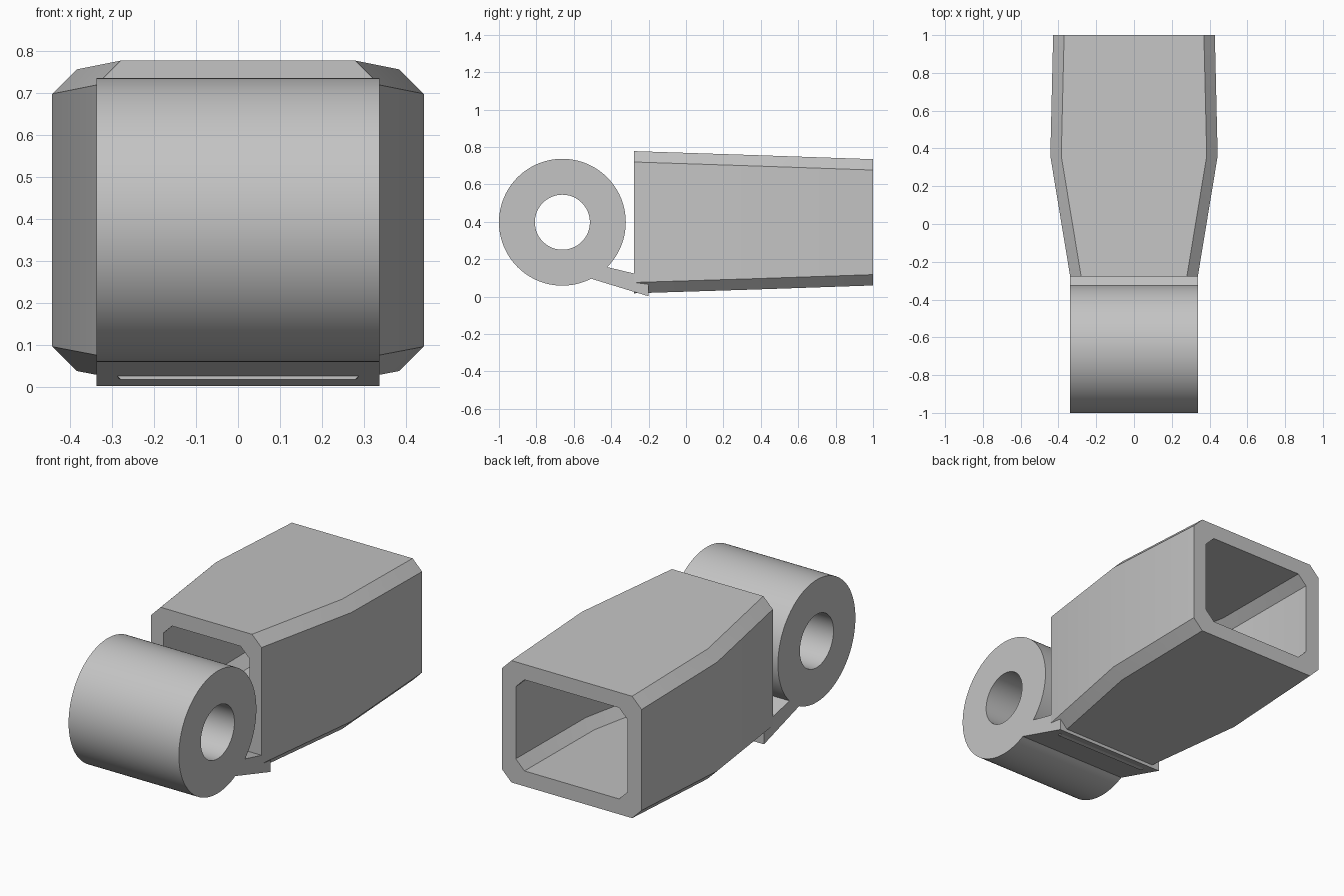
import bpy
import bmesh
from math import radians, sin, cos

cube = bpy.data.objects.get("Cube")
if cube:
    bpy.data.objects.remove(cube, do_unlink=True)

grey = bpy.data.materials.new("plain grey")
grey.use_nodes = True
COLOUR = (0.55, 0.55, 0.55, 1)
grey.diffuse_color = COLOUR
grey.node_tree.nodes["Principled BSDF"].inputs["Base Color"].default_value = COLOUR


def finish(bm, name):
    """Turn a bmesh into a smooth-shaded object with sharp edges kept."""
    bmesh.ops.recalc_face_normals(bm, faces=bm.faces)
    mesh = bpy.data.meshes.new(name)
    bm.to_mesh(mesh)
    bm.free()
    mesh.materials.append(grey)
    obj = bpy.data.objects.new(name, mesh)
    bpy.context.collection.objects.link(obj)
    bpy.ops.object.select_all(action="DESELECT")
    obj.select_set(True)
    bpy.context.view_layer.objects.active = obj
    bpy.ops.object.shade_smooth_by_angle(angle=radians(30))
    return obj


def bridge(bm, a, b):
    """Join two closed loops of vertices with quads."""
    for i in range(len(a)):
        j = (i + 1) % len(a)
        bm.faces.new((a[i], a[j], b[j], b[i]))


def chamfered_loop(bm, y, w, low, high, c):
    """Rectangle with cut corners, standing across the y axis."""
    pts = [(w, low + c), (w, high - c), (w - c, high), (c - w, high),
           (-w, high - c), (-w, low + c), (c - w, low), (w - c, low)]
    return [bm.verts.new((x, y, z)) for x, z in pts]


# Hollow sleeve: y, half width, bottom, top, side wall thickness
SECTIONS = [(-0.277, 0.338, 0.018, 0.778, 0.075),
            (0.36, 0.443, 0.038, 0.757, 0.08),
            (1.0, 0.428, 0.06, 0.735, 0.085)]
WALL = 0.085
bm = bmesh.new()
outer = [chamfered_loop(bm, y, w, lo, hi, 0.058) for y, w, lo, hi, t in SECTIONS]
inner = [chamfered_loop(bm, y, w - t, lo + WALL, hi - WALL, 0.053)
         for y, w, lo, hi, t in SECTIONS]
for shell in (outer, inner):
    for a, b in zip(shell, shell[1:]):
        bridge(bm, a, b)
for end in (0, -1):
    bridge(bm, outer[end], inner[end])
finish(bm, "sleeve")

# Eyelet with a sloping tab growing out of its lower rear
HALF, CY, CZ, R_OUT, R_IN = 0.338, -0.661, 0.398, 0.339, 0.147
STEP, SEGMENTS, ROOT = 3, 120, 6      # the tab leaves the first ROOT segments
TIP = [(-0.2, 0.105), (-0.2, 0.002)]
bm = bmesh.new()


def ring(x, r):
    angles = [radians(-63 + STEP * i) for i in range(SEGMENTS)]
    return [bm.verts.new((x, CY + r * cos(a), CZ + r * sin(a))) for a in angles]


rims, holes, tips = [], [], []
for x in (-HALF, HALF):
    rim, hole = ring(x, R_OUT), ring(x, R_IN)
    tip = [bm.verts.new((x, y, z)) for y, z in TIP]
    bridge(bm, rim, hole)
    bm.faces.new(rim[:ROOT + 1] + tip)
    rims.append(rim)
    holes.append(hole)
    tips.append(tip)
bridge(bm, *holes)

# Outside wall runs round the rim, then out along the tab and back
outlines = [rim[ROOT:] + rim[:1] + tip[::-1] for rim, tip in zip(rims, tips)]
bridge(bm, *outlines)
finish(bm, "eyelet_with_tab")
